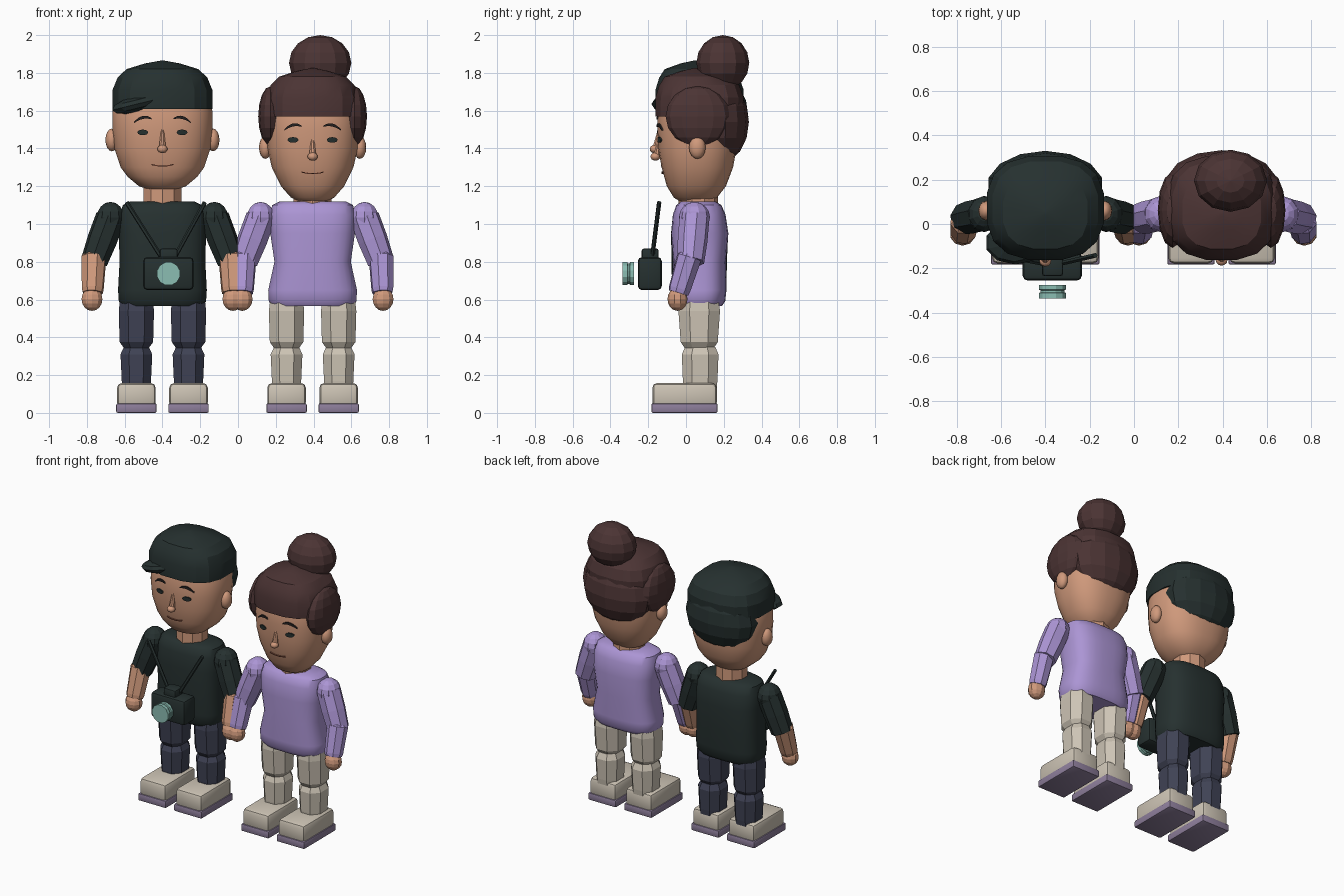
import bpy, bmesh, math
from mathutils import Vector, Matrix

if "Cube" in bpy.data.objects:
    bpy.data.objects.remove(bpy.data.objects["Cube"])

COLOURS = {
    "skin": (0.63, 0.32, 0.20), "lilac": (0.41, 0.30, 0.66),
    "charcoal_green": (0.019, 0.030, 0.029), "brown": (0.071, 0.034, 0.034),
    "navy": (0.050, 0.055, 0.090), "cream": (0.61, 0.55, 0.46),
    "mauve": (0.27, 0.21, 0.33), "mint": (0.26, 0.51, 0.45),
    "lip": (0.30, 0.10, 0.06), "black": (0.018, 0.015, 0.015),
}
MATS = {}
for mat_name, rgb in COLOURS.items():
    MATS[mat_name] = bpy.data.materials.new(mat_name)
    MATS[mat_name].diffuse_color = (*rgb, 1)


def finish(name, bm, mat, smooth=None):
    bmesh.ops.recalc_face_normals(bm, faces=bm.faces[:])
    me = bpy.data.meshes.new(name)
    bm.to_mesh(me)
    bm.free()
    me.materials.append(MATS[mat])
    ob = bpy.data.objects.new(name, me)
    bpy.context.collection.objects.link(ob)
    if smooth:
        bpy.ops.object.select_all(action='DESELECT')
        ob.select_set(True)
        bpy.context.view_layer.objects.active = ob
        bpy.ops.object.shade_smooth_by_angle(angle=math.radians(smooth))
    return ob


def loft(name, rings, mat, n=24, p=2.0, cx=0, matrix=None, smooth=None):
    """Stack of superellipse rings (z, rx, ry, cy), capped at both ends."""
    bm = bmesh.new()
    loops = []
    for z, rx, ry, cy in rings:
        loop = []
        for i in range(n):
            a = 2 * math.pi * (i + 0.5) / n
            c, s = math.cos(a), math.sin(a)
            loop.append(bm.verts.new((cx + rx * math.copysign(abs(c) ** (2 / p), c),
                                      cy + ry * math.copysign(abs(s) ** (2 / p), s), z)))
        loops.append(loop)
    for a, b in zip(loops, loops[1:]):
        for i in range(n):
            j = (i + 1) % n
            bm.faces.new((a[i], a[j], b[j], b[i]))
    bm.faces.new(loops[0])
    bm.faces.new(loops[-1])
    if matrix:
        bm.transform(matrix)
    return finish(name, bm, mat, smooth)


def rod(name, p0, p1, profile, mat, n=8):
    """Faceted rod from p0 to p1; profile holds (fraction, radius)."""
    d = Vector(p1) - Vector(p0)
    m = Matrix.Translation(p0) @ d.to_track_quat('Z', 'Y').to_matrix().to_4x4()
    return loft(name, [(t * d.length, r, r, 0) for t, r in profile], mat, n, matrix=m)


def ball(name, loc, r, mat, u=12, v=8, rot_y=0, smooth=None):
    bm = bmesh.new()
    bmesh.ops.create_uvsphere(bm, u_segments=u, v_segments=v, radius=1)
    bm.transform(Matrix.Translation(loc) @ Matrix.Rotation(rot_y, 4, 'Y') @ Matrix.Diagonal((*r, 1)))
    return finish(name, bm, mat, smooth)


def box(name, lo, hi, mat, bevel):
    bm = bmesh.new()
    bmesh.ops.create_cube(bm, size=1)
    lo, hi = Vector(lo), Vector(hi)
    bm.transform(Matrix.Translation((lo + hi) / 2) @ Matrix.Diagonal((*(hi - lo), 1)))
    bmesh.ops.bevel(bm, geom=bm.edges[:], offset=bevel, segments=2, profile=0.5, affect='EDGES')
    return finish(name, bm, mat, 25)


HEAD_P = 2.4


def face_y(rings, x, z):
    """Front surface of the head at (x, z)."""
    for a, b in zip(rings, rings[1:]):
        if a[0] <= z <= b[0]:
            t = (z - a[0]) / (b[0] - a[0])
            rx, ry, cy = (a[i] + t * (b[i] - a[i]) for i in (1, 2, 3))
            return cy - ry * max(0, 1 - abs(x / rx) ** HEAD_P) ** (1 / HEAD_P)


def plate(name, rings, cx, x0, z0, w, mat, upper, lower, n=10):
    """Thin strip on the face between two height curves of t in -1..1."""
    bm = bmesh.new()
    cols = []
    for i in range(n + 1):
        t = -1 + 2 * i / n
        col = []
        for depth in (0.008, -0.001):
            for f in (upper, lower):
                x, z = x0 + t * w, z0 + f(t)
                col.append(bm.verts.new((cx + x, face_y(rings, x, z) - depth, z)))
        cols.append((col[0], col[1], col[3], col[2]))
    for a, b in zip(cols, cols[1:]):
        for k in range(4):
            m = (k + 1) % 4
            bm.faces.new((a[k], a[m], b[m], b[k]))
    finish(name, bm, mat)


def person(tag, cx, head, eye_z, shirt, forearm, trousers, torso, neck_z):
    # Head, neck and ears
    loft(tag + "_head", head, "skin", 32, HEAD_P, cx, smooth=40)
    loft(tag + "_neck", [(1.05, .105, .105, .065), (neck_z, .105, .105, .065)], "skin", 10, cx=cx)
    ear_x = head[5][1] + .003
    for s, side in ((-1, "left"), (1, "right")):
        ball(f"{tag}_ear_{side}", (cx + s * ear_x, .06, eye_z - .04), (.034, .044, .06), "skin", smooth=40)
        # Eyes and brows
        eye = lambda t: .014 * math.sqrt(max(0, 1 - t * t)) + .0005
        plate(f"{tag}_eye_{side}", head, cx, s * .104, eye_z, .029, "charcoal_green", eye, lambda t: -eye(t))
        arch = lambda t: .016 * (1 - t * t) - .010 * s * t
        plate(f"{tag}_brow_{side}", head, cx, s * .104, eye_z + .062, .046, "black",
              lambda t: arch(t) + .009 * (1 - .6 * t * t), lambda t: arch(t) - .007 * (1 - .6 * t * t))
    # Nose and mouth
    ny = face_y(head, 0, eye_z - .09)
    ball(tag + "_nose_tip", (cx, ny - .022, eye_z - .088), (.027, .026, .022), "skin", smooth=40)
    rod(tag + "_nose_bridge", (cx, ny - .015, eye_z - .085), (cx, ny + .002, eye_z + .015),
        [(0, .02), (1, .008)], "skin")
    smile = lambda t: .008 * t * t
    plate(tag + "_mouth", head, cx, 0, eye_z - .178, .058, "lip",
          lambda t: smile(t) + .003, lambda t: smile(t) - .003)
    # Torso
    loft(tag + "_torso", torso, shirt, 28, 2.8, cx, smooth=40)
    for s, side in ((-1, "left"), (1, "right")):
        # Arms and hands
        shoulder = (cx + s * .275, .045, 1.035)
        elbow = (cx + s * .362, .025, .80)
        wrist = (cx + s * .37, -.04, .635)
        ball(f"{tag}_shoulder_{side}", shoulder, (.076, .082, .082), shirt, 10, 8)
        rod(f"{tag}_upper_arm_{side}", shoulder, elbow, [(0, .08), (.5, .08), (1, .072)], shirt)
        rod(f"{tag}_forearm_{side}", (elbow[0], elbow[1], .85), wrist,
            [(0, .045), (.12, .068), (.9, .06), (1, .055)], forearm)
        ball(f"{tag}_hand_{side}", (cx + s * .373, -.045, .602), (.058, .053, .062), "skin", 10, 8)
        # Legs
        lx = cx + s * .138
        loft(f"{tag}_thigh_{side}", [(.34, .068, .08, .07), (.375, .095, .105, .07), (.54, .1, .118, .07),
                                     (.62, .09, .105, .07)], trousers, 8, 2.3, lx)
        loft(f"{tag}_shin_{side}", [(.1, .08, .09, .075), (.17, .083, .098, .075), (.31, .09, .104, .075),
                                    (.35, .07, .085, .075)], trousers, 8, 2.3, lx)
        # Shoes
        box(f"{tag}_shoe_{side}", (lx - .102, -.178, .03), (lx + .102, .163, .158), "cream", .025)
        box(f"{tag}_sole_{side}", (lx - .107, -.183, 0), (lx + .107, .167, .05), "mauve", .008)


# Capped man
MX = -0.4
man_head = [(1.178, .06, .07, .05), (1.2, .125, .12, .05), (1.25, .185, .16, .055), (1.3, .222, .183, .06),
            (1.4, .255, .205, .06), (1.5, .265, .212, .062), (1.6, .265, .215, .065), (1.72, .22, .18, .065)]
man_torso = [(.565, .215, .12, .07), (.59, .232, .138, .07), (.65, .236, .145, .07), (.8, .228, .147, .07),
             (.95, .232, .152, .072), (1.05, .228, .14, .07), (1.1, .21, .12, .068), (1.12, .17, .09, .065)]
person("man", MX, man_head, 1.485, "charcoal_green", "skin", "navy", man_torso, 1.24)

# Woman with bun
WX = 0.395
woman_head = [(1.112, .06, .07, .05), (1.14, .115, .115, .05), (1.2, .168, .157, .055), (1.3, .217, .19, .06),
              (1.4, .24, .208, .06), (1.5, .247, .213, .062), (1.6, .247, .215, .065), (1.7, .21, .18, .065)]
woman_torso = [(.565, .215, .12, .07), (.59, .233, .138, .07), (.65, .236, .145, .07), (.8, .203, .14, .072),
               (.95, .225, .152, .073), (1.05, .228, .14, .07), (1.1, .215, .12, .068), (1.12, .175, .09, .065)]
person("woman", WX, woman_head, 1.445, "lilac", "lilac", "cream", woman_torso, 1.17)


# Hair: crown, back volume, then individual pieces
def crown(tag, cx, z, mat, rx):
    loft(tag + "_hair_crown", [(z, rx, .235, .07), (z + .1, rx, .237, .072), (z + .165, rx * .9, .215, .07),
                               (z + .21, rx * .72, .17, .055), (z + .24, rx * .35, .08, .05),
                               (z + .255, .01, .01, .05)], mat, 16, 2.6, cx, smooth=22)


crown("man", MX, 1.61, "charcoal_green", .268)
ball("man_hair_back", (MX, .175, 1.57), (.262, .155, .215), "charcoal_green", 14, 8)
ball("man_hair_fringe", (MX - .135, -.085, 1.635), (.142, .098, .043), "charcoal_green", 10, 6, -.24)

crown("woman", WX, 1.57, "brown", .25)
ball("woman_hair_back", (WX, .175, 1.54), (.255, .158, .22), "brown", 14, 8)
for s, side in ((-1, "left"), (1, "right")):
    ball(f"woman_hair_side_{side}", (WX + s * .222, .062, 1.57), (.066, .17, .16), "brown", 12, 8)
ball("woman_hair_bun", (.435, .195, 1.853), (.165, .14, .147), "brown", 12, 8)

# Camera hanging on the chest
box("camera_body", (-.502, -.255, .65), (-.235, -.128, .825), "charcoal_green", .022)
box("camera_viewfinder", (-.415, -.235, .80), (-.32, -.145, .87), "charcoal_green", .012)
rod("camera_lens", (-.368, -.275, .737), (-.368, -.335, .737),
    [(0, .055), (.02, .063), (.35, .063), (.4, .056), (.55, .056), (.6, .063), (1, .063)], "mint", 12)
for side, x0, x1 in (("left", -.59, -.40), ("right", -.175, -.34)):
    rod(f"camera_strap_{side}", (x0, -.142, 1.115), (x1, -.18, .815), [(0, .012), (1, .012)],
        "charcoal_green", 6)

for m in bpy.data.materials:
    if m.users and not m.is_grease_pencil:
        m.use_nodes = True
        m.node_tree.nodes["Principled BSDF"].inputs["Base Color"].default_value = m.diffuse_color
